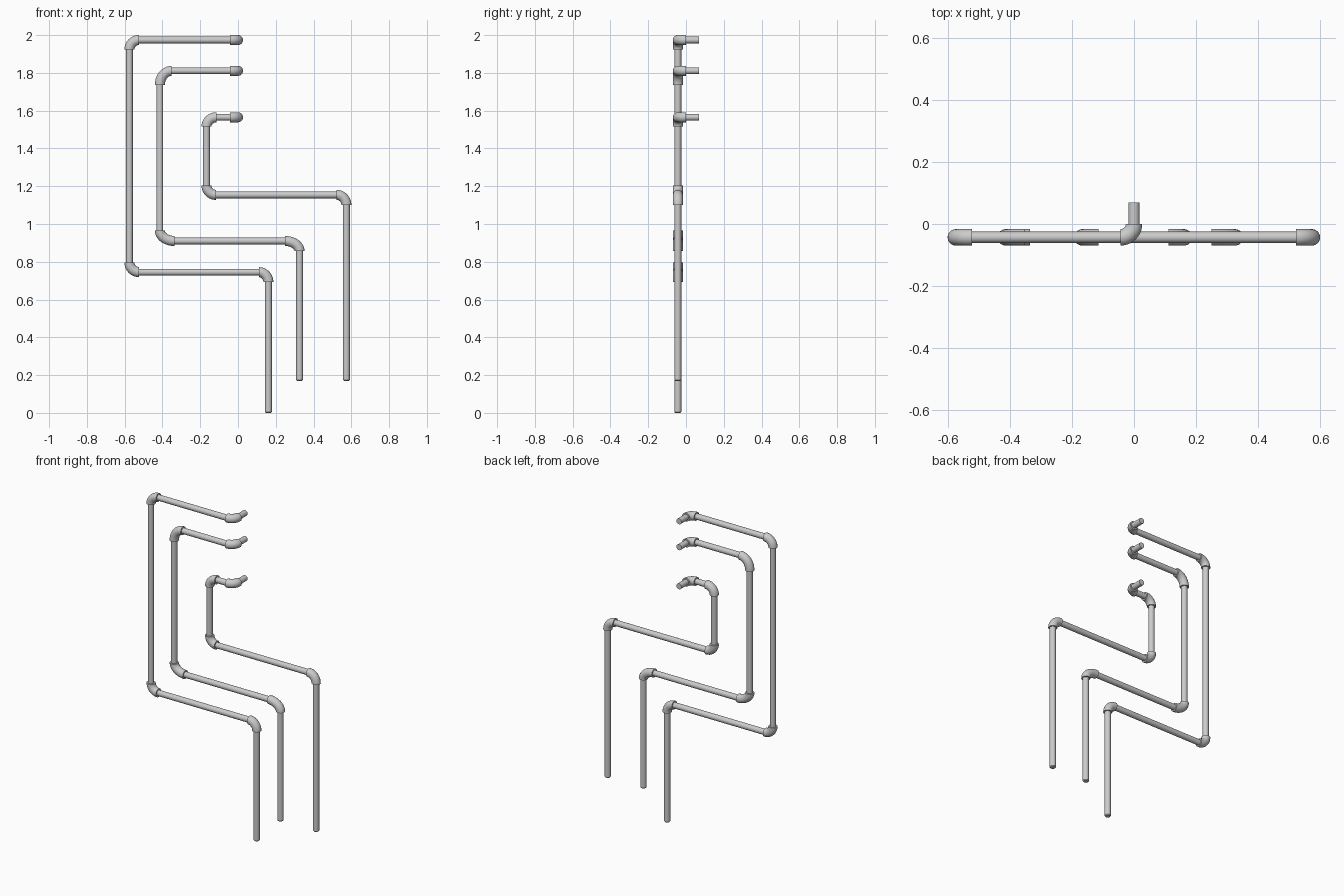
import bpy, bmesh, math
from mathutils import Vector

if "Cube" in bpy.data.objects:
    bpy.data.objects.remove(bpy.data.objects["Cube"])

PIPE_R, ELBOW_R, SIDES, Y = 0.018, 0.0265, 24, -0.043


def sweep(name, rings):
    """Skin circles given as (centre, tangent, side, radius) and cap both ends."""
    bm = bmesh.new()
    loops = []
    for c, t, n, r in rings:
        t = t.normalized()
        m = t.cross(n).normalized()
        angles = [2 * math.pi * i / SIDES for i in range(SIDES)]
        loops.append([bm.verts.new(c + r * (math.cos(a) * n + math.sin(a) * m)) for a in angles])
    for a, b in zip(loops, loops[1:]):
        for i in range(SIDES):
            j = (i + 1) % SIDES
            bm.faces.new((a[i], a[j], b[j], b[i]))
    bm.faces.new(loops[0])
    bm.faces.new(loops[-1])
    bmesh.ops.recalc_face_normals(bm, faces=bm.faces)
    me = bpy.data.meshes.new(name)
    bm.to_mesh(me)
    bm.free()
    ob = bpy.data.objects.new(name, me)
    bpy.context.collection.objects.link(ob)
    bpy.context.view_layer.objects.active = ob
    ob.select_set(True)
    bpy.ops.object.shade_smooth_by_angle(angle=math.radians(35))
    ob.select_set(False)


def straight(name, p, q, soft_end=False):
    t = (q - p).normalized()
    n = t.orthogonal().normalized()
    rings = [(p, t, n, PIPE_R)]
    if soft_end:
        rings.append((q - t * 0.005, t, n, PIPE_R))
        rings.append((q, t, n, PIPE_R - 0.004))
    else:
        rings.append((q, t, n, PIPE_R))
    sweep(name, rings)


def elbow(name, corner, d1, a, d2, b):
    """Quarter bend starting a along d1 and ending b along d2 from the corner."""
    n = d1.cross(d2)
    centre = corner + a * d1 + b * d2
    rings = []
    for i in range(11):
        u = math.pi / 2 * i / 10
        rings.append((centre - b * d2 * math.cos(u) - a * d1 * math.sin(u),
                      b * d2 * math.sin(u) - a * d1 * math.cos(u), n, ELBOW_R))
    sweep(name, rings)


# left x, right x, top z, middle z, bottom z, and (reach in x, reach in z) of the three elbows
runs = {
    "outer": (-0.575, 0.161, 1.974, 0.745, 0.0, ((0.052, 0.05), (0.052, 0.052), (0.05, 0.053))),
    "middle": (-0.414, 0.326, 1.811, 0.91, 0.17, ((0.063, 0.075), (0.078, 0.056), (0.076, 0.054))),
    "inner": (-0.167, 0.574, 1.565, 1.154, 0.17, ((0.052, 0.05), (0.05, 0.051), (0.052, 0.054))),
}
for run, (xl, xr, zt, zm, zb, bends) in runs.items():
    pts = [Vector(p) for p in ((0, 0.07, zt), (0, Y, zt), (xl, Y, zt),
                               (xl, Y, zm), (xr, Y, zm), (xr, Y, zb))]
    dirs = [(q - p).normalized() for p, q in zip(pts, pts[1:])]
    # reach of each elbow along the incoming and outgoing pipe
    (x1, z1), (x2, z2), (x3, z3) = bends
    reach = [(0, 0), (0.043, 0.043), (x1, z1), (z2, x2), (x3, z3), (0, 0)]
    for i in range(1, 5):
        elbow(f"{run}_elbow_{i}", pts[i], -dirs[i - 1], reach[i][0], dirs[i], reach[i][1])
    for i, d in enumerate(dirs):
        straight(f"{run}_pipe_{i + 1}", pts[i] + d * max(reach[i][1] - 0.006, 0),
                 pts[i + 1] - d * max(reach[i + 1][0] - 0.006, 0), soft_end=(i == 4))
